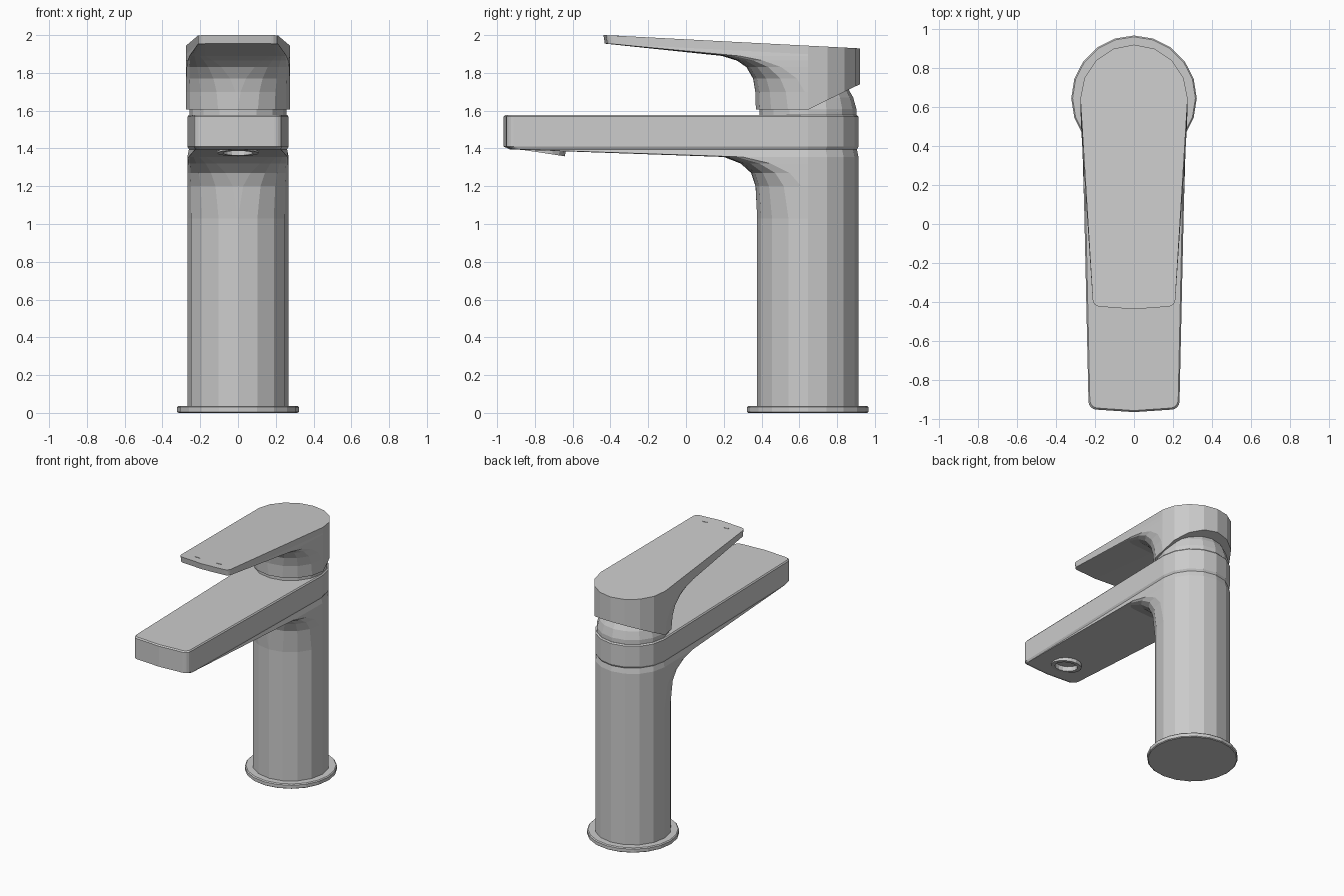
import bpy, bmesh, math
from mathutils import Vector, Matrix

cube = bpy.data.objects.get("Cube")
if cube:
    bpy.data.objects.remove(cube)

AXIS_Y = 0.645  # centre line of the column

metal = bpy.data.materials.new("brushed grey metal")
metal.use_nodes = True
GREY = (0.6, 0.6, 0.6, 1)
metal.diffuse_color = GREY
metal.node_tree.nodes["Principled BSDF"].inputs["Base Color"].default_value = GREY


def finish(name, bm):
    bmesh.ops.remove_doubles(bm, verts=bm.verts, dist=0.0005)
    bmesh.ops.recalc_face_normals(bm, faces=bm.faces)
    mesh = bpy.data.meshes.new(name)
    bm.to_mesh(mesh)
    bm.free()
    mesh.materials.append(metal)
    obj = bpy.data.objects.new(name, mesh)
    bpy.context.collection.objects.link(obj)
    return obj


def loft(name, rings, closed=False):
    """Skin a stack of equal-length rings; cap the ends unless it closes on itself."""
    bm = bmesh.new()
    loops = [[bm.verts.new(p) for p in ring] for ring in rings]
    n = len(loops[0])
    pairs = list(zip(loops, loops[1:]))
    if closed:
        pairs.append((loops[-1], loops[0]))
    for a, b in pairs:
        for i in range(n):
            j = (i + 1) % n
            bm.faces.new((a[i], a[j], b[j], b[i]))
    if not closed:
        bm.faces.new(loops[0])
        bm.faces.new(loops[-1])
    return finish(name, bm)


def circle(radius, z, sides, y=AXIS_Y):
    return [Vector((radius * math.cos(t), y + radius * math.sin(t), z))
            for t in (2 * math.pi * i / sides for i in range(sides))]


def arm_ring(height, front, corner, radius, taper, inset=0.0):
    """Round back, tapering sides and a front edge with rounded corners."""
    square = 1 - corner / radius
    half = [(radius, AXIS_Y)]
    for i in range(5):
        a = math.pi / 2 * i / 4
        y = front + 0.015 * square + corner * (1 - math.sin(a))
        x = radius - taper * square * (AXIS_Y - y) - corner * (1 - math.cos(a))
        half.append((x, y))
    half.append((0, front))
    back = [(radius * math.cos(a), AXIS_Y + radius * math.sin(a))
            for a in (math.pi * i / 8 for i in range(1, 8))]
    left = [(-x, y) for x, y in half[:-1]]
    outline = back + left + half[::-1]
    points = []
    for x, y in outline:
        y0 = max(y, front)
        sx = 1 - inset / radius
        y1 = y0 - inset if y0 > AXIS_Y else y0 + inset * (AXIS_Y - y0 > 0.2)
        points.append(Vector((x * sx, y1, height(y))))
    return points


# Column flowing into the spout: height, front reach, corner radius, inset
R = 0.268
body_steps = [
    (0.03, 0.377, R, 0), (1.03, 0.377, R, 0), (1.2, 0.368, 0.24, 0),
    (1.27, 0.345, 0.2, 0), (1.32, 0.29, 0.15, 0), (1.355, 0.2, 0.09, 0),
    (1.395, -0.94, 0.04, 0.008), (1.41, -0.965, 0.04, 0),
    (1.568, -0.965, 0.04, 0), (1.577, -0.965, 0.04, 0.008),
]
body = loft("body_and_spout", [
    arm_ring(lambda y, z=z: z, f, c, R, 0.026, ins) for z, f, c, ins in body_steps])

# Base flange
loft("base_flange", [circle(0.315, 0, 20), circle(0.322, 0.005, 20),
                     circle(0.322, 0.03, 20), circle(0.315, 0.037, 20)])

# Domed neck between body and lever
loft("neck", [circle(r, z, 16) for r, z in
              ((0.257, 1.57), (0.257, 1.61), (0.24, 1.67), (0.2, 1.74), (0.12, 1.78))])


# Lever: bottom edge rises at the back, top slopes up to the tip
def lever_height(z):
    def height(y):
        top = 1.93 + 0.052 * (0.915 - y)
        low = 1.605 + 0.49 * max(0, y - AXIS_Y)
        return top if z is None else max(low, min(z, top - 0.045))
    return height


L = 0.275
lever_steps = [
    (1.605, 0.37, L), (1.7, 0.367, 0.26), (1.77, 0.355, 0.23),
    (1.83, 0.32, 0.18), (1.865, 0.27, 0.13), (1.89, 0.19, 0.08),
    (1.955, -0.43, 0.035), (None, -0.437, 0.035),
]
loft("lever", [arm_ring(lever_height(z), f, c, L, 0.07) for z, f, c in lever_steps])

# Two small raised temperature marks near the lever tip
for side, name in ((1, "left_mark"), (-1, "right_mark")):
    bm = bmesh.new()
    spot = Vector((side * 0.09, -0.36, 1.997))
    bmesh.ops.create_cube(bm, size=1, matrix=Matrix.Translation(spot)
                          @ Matrix.Rotation(-0.052, 4, "X")
                          @ Matrix.Diagonal((0.04, 0.008, 0.004, 1)))
    finish(name, bm)

# Tilted outlet: a pocket in the spout, a ring and a recessed screen
tilt = (Matrix.Translation((0, -0.75, 1.375)) @ Matrix.Rotation(-0.15, 4, "X"))


def outlet(radius, z):
    return [tilt @ p for p in circle(radius, z, 16, 0)]


cutter = loft("outlet_cutter", [outlet(0.095, -0.1), outlet(0.095, 0.06)])
cutter.hide_render = True
cutter.hide_viewport = True
cutter.display_type = "WIRE"
pocket = body.modifiers.new("outlet pocket", "BOOLEAN")
pocket.operation = "DIFFERENCE"
pocket.solver = "EXACT"
pocket.object = cutter
loft("outlet_ring", [outlet(0.11, 0.03), outlet(0.11, 0), outlet(0.08, 0),
                     outlet(0.08, 0.055), outlet(0.094, 0.055)], closed=True)
loft("outlet_screen", [outlet(0.082, 0.035), outlet(0.082, 0.05)])
